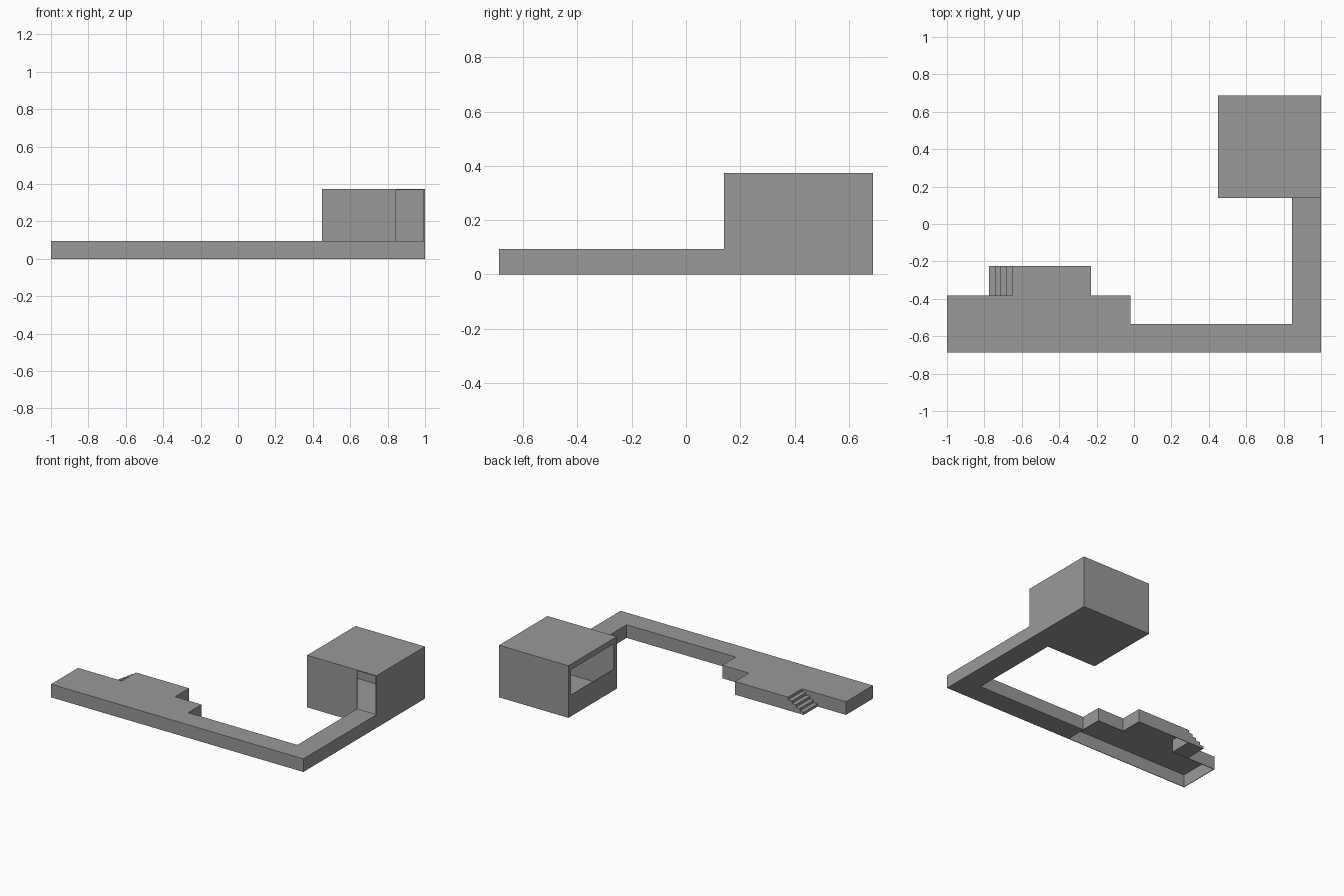
import bpy
import bmesh
from mathutils import Vector

cube = bpy.data.objects.get("Cube")
if cube:
    bpy.data.objects.remove(cube, do_unlink=True)

# Single concrete grey
grey = bpy.data.materials.new("concrete_grey")
grey.use_nodes = True
colour = (0.32, 0.32, 0.32, 1)
grey.diffuse_color = colour
for node in grey.node_tree.nodes:
    if node.type == "BSDF_PRINCIPLED":
        node.inputs["Base Color"].default_value = colour

FRONT, BACK = -0.688, 0.688
DECK = 0.094      # deck height
ROOM_TOP = 0.373
SKIN = 0.004      # shell thickness


def prism(outline, height, axis="z", start=0.0):
    """Extrude an outline: (x, y) upwards, or (x, z) along y."""
    bm = bmesh.new()
    if axis == "z":
        points = [(a, b, start) for a, b in outline]
        direction = Vector((0, 0, height))
    else:
        points = [(a, start, b) for a, b in outline]
        direction = Vector((0, height, 0))
    base = bm.faces.new([bm.verts.new(p) for p in points])
    side = bmesh.ops.extrude_face_region(bm, geom=[base], use_keep_orig=True)
    bmesh.ops.translate(bm, vec=direction,
                        verts=[g for g in side["geom"] if isinstance(g, bmesh.types.BMVert)])
    bmesh.ops.recalc_face_normals(bm, faces=bm.faces[:])
    return bm


def facing(bm, normal):
    bm.normal_update()
    return [f for f in bm.faces if f.normal.dot(normal) > 0.9]


def cut_opening(bm, normal, low, high, axes):
    """Cut a rectangular hole in the side that faces along normal."""
    normal = Vector(normal)
    for axis, a, b in zip(axes, low, high):
        for value in (a, b):
            plane = Vector((0, 0, 0))
            plane[axis] = 1
            faces = facing(bm, normal)
            geom = set(faces)
            for f in faces:
                geom.update(f.edges)
                geom.update(f.verts)
            bmesh.ops.bisect_plane(bm, geom=list(geom), plane_co=plane * value, plane_no=plane)
    hole = [f for f in facing(bm, normal)
            if all(a < f.calc_center_median()[i] < b for i, a, b in zip(axes, low, high))]
    bmesh.ops.delete(bm, geom=hole, context="FACES")


def finish(bm, name, shell=False):
    mesh = bpy.data.meshes.new(name)
    bm.to_mesh(mesh)
    bm.free()
    mesh.materials.append(grey)
    obj = bpy.data.objects.new(name, mesh)
    bpy.context.scene.collection.objects.link(obj)
    if shell:
        mod = obj.modifiers.new("skin", "SOLIDIFY")
        mod.thickness = SKIN
        mod.offset = -1
        mod.use_even_offset = True
    return obj


# Hollow room with a doorway in front and a wide window on the -x side
room = prism([(0.45, 0.14), (1, 0.14), (1, BACK), (0.45, BACK)], ROOM_TOP)
cut_opening(room, (0, -1, 0), (0.845, DECK), (0.992, 0.367), (0, 2))
cut_opening(room, (-1, 0, 0), (0.172, 0.152), (0.658, 0.333), (1, 2))
finish(room, "room", shell=True)

# Solid L-shaped walkway leading to the doorway
walkway = prism([(-0.02, FRONT), (1, FRONT), (1, 0.14), (0.845, 0.14),
                 (0.845, -0.535), (-0.02, -0.535)], DECK)
finish(walkway, "walkway")

# Wide platform, open underneath, with a landing at the back
platform = prism([(-1, FRONT), (-0.02, FRONT), (-0.02, -0.383), (-0.23, -0.383),
                  (-0.23, -0.225), (-0.652, -0.225), (-0.652, -0.383), (-1, -0.383)], DECK)
bmesh.ops.delete(platform, geom=facing(platform, Vector((0, 0, -1))), context="FACES")
finish(platform, "platform", shell=True)

# Stairs rising to the landing
steps, left, right = 4, -0.775, -0.652
run, rise = (right - left) / steps, DECK / (steps + 1)
profile = [(right, 0), (left, 0)]
for i in range(steps):
    profile += [(left + i * run, (i + 1) * rise), (left + (i + 1) * run, (i + 1) * rise)]
finish(prism(profile, 0.158, axis="y", start=-0.383), "stairs")
